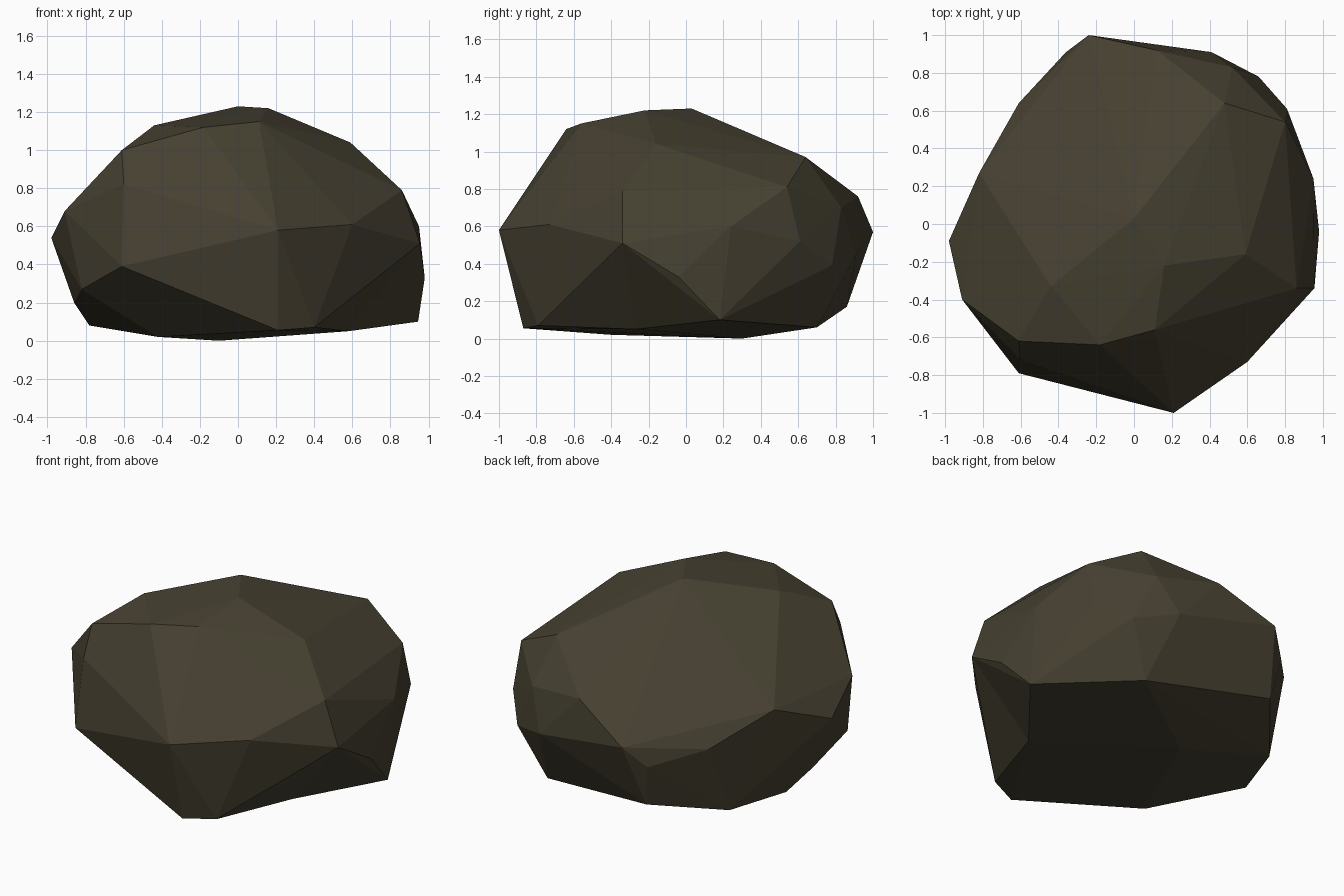
import bpy
import bmesh
from mathutils import Vector

# Remove the default cube only
default_cube = bpy.data.objects.get("Cube")
if default_cube:
    bpy.data.objects.remove(default_cube, do_unlink=True)


def make_material(name, colour):
    """Plain flat material shown in the viewport and in renders."""
    material = bpy.data.materials.new(name)
    material.use_nodes = True
    material.diffuse_color = colour
    shader = material.node_tree.nodes["Principled BSDF"]
    shader.inputs["Base Color"].default_value = colour
    shader.inputs["Roughness"].default_value = 0.9
    return material


# Corners of the boulder, grouped from the top downwards
crown = [(0, .03, 1.23), (.16, -.22, 1.22), (.11, -.56, 1.15),
         (-.18, -.64, 1.12), (-.44, -.33, 1.13), (.59, -.16, 1.04),
         (-.61, -.62, 1), (.48, .64, .97)]

shoulder = [(.86, -.34, .79), (.8, .54, .81), (.52, .83, .7),
            (.12, .92, .76), (-.82, .27, .69), (-.91, -.4, .68),
            (-.6, -.72, .82)]

waist = [(.21, -1, .58), (.6, -.73, .61), (.955, -.34, .51),
         (.95, .24, .6), (.81, .61, .52), (.66, .78, .39),
         (.41, .91, .45), (-.24, 1, .57), (-.61, .64, .52),
         (-.98, -.09, .54), (-.61, -.79, .39)]

foot = [(.98, -.04, .33), (.945, .18, .1), (-.32, .86, .17),
        (-.86, -.07, .2), (-.82, -.48, .27), (-.78, .09, .08)]

base = [(.21, -.87, .055), (.4, -.79, .07), (.5, .7, .06),
        (-.42, -.4, .02), (-.1, .3, 0), (-.64, .47, .07)]

# Hollow corners: final place, and the outward push used while wrapping
hollows = [((-.36, .91, .44), (0, .05, 0)),
           ((.58, -.27, .05), (.12, -.06, .01))]


def build_boulder(name, rings, material):
    """Wrap flat facets around the corners, then pull the hollows back in."""
    bm = bmesh.new()
    for ring in rings:
        for corner in ring:
            bm.verts.new(corner)
    dents = [(bm.verts.new(Vector(place) + Vector(push)), place)
             for place, push in hollows]

    bmesh.ops.convex_hull(bm, input=bm.verts[:])
    for vert, place in dents:
        vert.co = place
    loose = [v for v in bm.verts if not v.link_faces]
    bmesh.ops.delete(bm, geom=loose, context="VERTS")
    bmesh.ops.recalc_face_normals(bm, faces=bm.faces[:])

    mesh = bpy.data.meshes.new(name)
    bm.to_mesh(mesh)
    bm.free()
    mesh.materials.append(material)
    boulder = bpy.data.objects.new(name, mesh)
    bpy.context.scene.collection.objects.link(boulder)


stone = make_material("dark_brown_stone", (.06, .051, .03, 1))
build_boulder("boulder", (crown, shoulder, waist, foot, base), stone)
